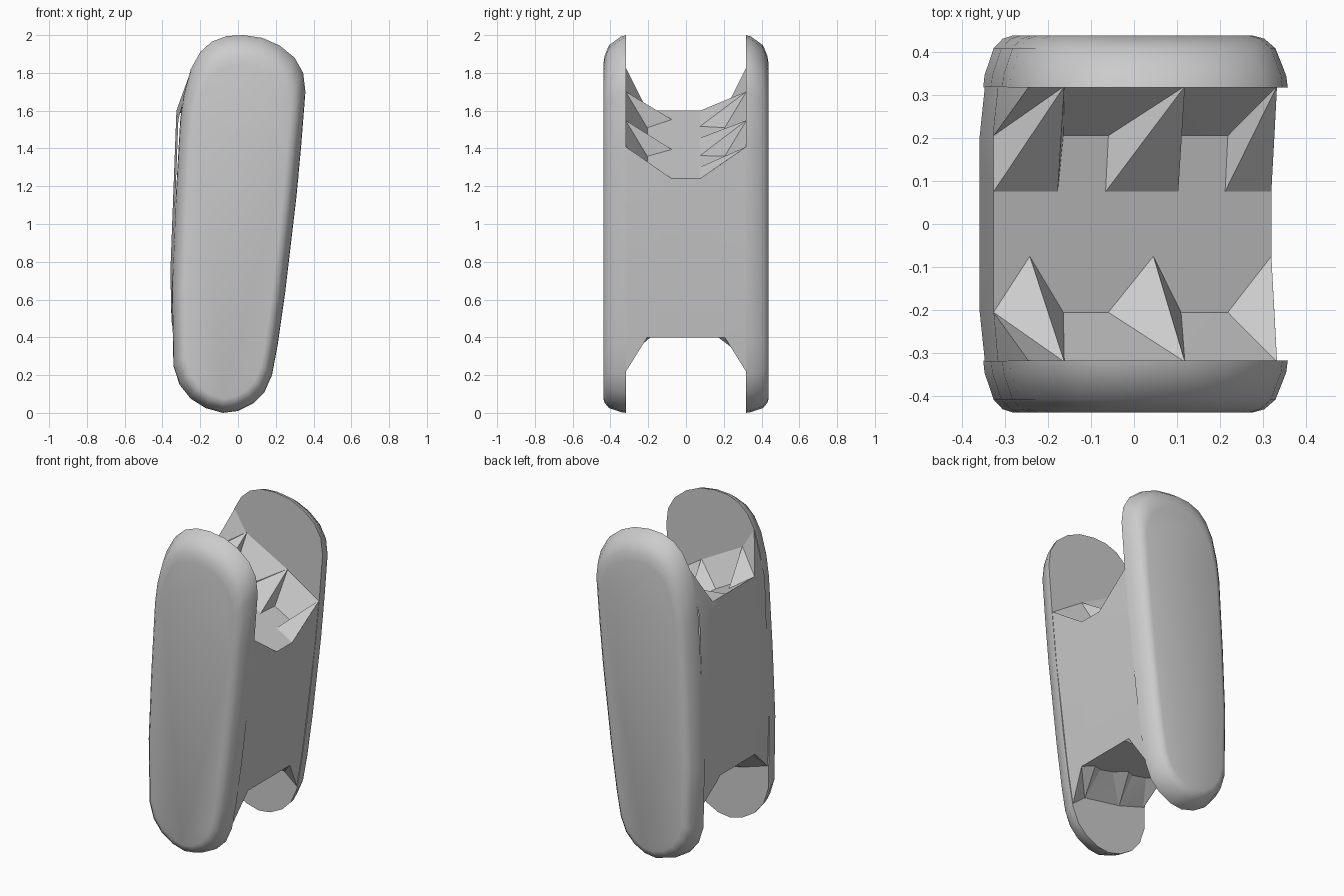
import bpy
import bmesh
import math
from mathutils import Vector

cube = bpy.data.objects.get("Cube")
if cube:
    bpy.data.objects.remove(cube, do_unlink=True)

grey = bpy.data.materials.new("plain grey")
grey.use_nodes = True
COLOUR = (0.6, 0.6, 0.6, 1)
grey.diffuse_color = COLOUR
grey.node_tree.nodes["Principled BSDF"].inputs["Base Color"].default_value = COLOUR


def finish(name, bm, angle):
    mesh = bpy.data.meshes.new(name)
    bm.to_mesh(mesh)
    bm.free()
    mesh.materials.append(grey)
    obj = bpy.data.objects.new(name, mesh)
    bpy.context.collection.objects.link(obj)
    bpy.ops.object.select_all(action="DESELECT")
    obj.select_set(True)
    bpy.context.view_layer.objects.active = obj
    bpy.ops.object.shade_smooth_by_angle(angle=math.radians(angle))


def interp(z, table):
    for (z0, x0), (z1, x1) in zip(table, table[1:]):
        if z <= z1 or (z1, x1) == table[-1]:
            t = min(max((z - z0) / (z1 - z0), 0), 1)
            return x0 + (x1 - x0) * t


# Leaning rounded outline of a side plate, as x and z
OUTLINE = [(0.03, 2.0), (0.13, 1.985), (0.22, 1.945), (0.3, 1.88), (0.345, 1.8),
           (0.357, 1.7), (0.335, 1.42), (0.31, 1.15), (0.25, 0.64), (0.21, 0.36),
           (0.18, 0.2), (0.14, 0.11), (0.08, 0.05), (0, 0.01), (-0.08, 0),
           (-0.17, 0.025), (-0.25, 0.075), (-0.31, 0.15), (-0.342, 0.25),
           (-0.35, 0.66), (-0.332, 1.1), (-0.306, 1.55), (-0.288, 1.68),
           (-0.25, 1.82), (-0.2, 1.91), (-0.14, 1.965), (-0.06, 1.995)]
# Rings from the inner to the outer face: y, width factor, height factor
RINGS = [(0.317, 1, 1), (0.345, 0.99, 0.994), (0.408, 0.92, 0.96),
         (0.43, 0.85, 0.92), (0.438, 0.77, 0.885)]


def plate(name, side):
    bm = bmesh.new()
    loops = []
    for y, sx, sz in RINGS:
        ring = []
        for x, z in OUTLINE:
            nz = 0.65 + (z - 0.65) * sz
            lean = 0.09 * (z - 1.2)
            ring.append(bm.verts.new((0.09 * (nz - 1.2) + (x - lean) * sx, side * y, nz)))
        loops.append(ring)
    n = len(OUTLINE)
    for a, b in zip(loops, loops[1:]):
        for i in range(n):
            j = (i + 1) % n
            bm.faces.new((a[i], a[j], b[j], b[i]))
    bm.faces.new(loops[0])
    bm.faces.new(loops[-1])
    bmesh.ops.recalc_face_normals(bm, faces=bm.faces[:])
    finish(name, bm, 45)


plate("front_plate", -1)
plate("back_plate", 1)

# Bridge between the plates: two walls and a sloping toothed floor at each end
LEFT_WALL = [(0.17, -0.34), (0.7, -0.36), (1.6, -0.326), (1.7, -0.29), (1.83, -0.255)]
RIGHT_WALL = [(0.17, 0.172), (0.4, 0.212), (0.65, 0.25), (1.25, 0.32), (1.41, 0.332)]
RIM_Y, FOOT_Y = 0.32, 0.205
# Rim peaks of the teeth: position across the bridge and rise from the floor
PEAKS = [(0.19, 0.17), (0.67, 0.19), (1, 0.17)]
CORNER = 0.23
FEET = [0, 0.41, 0.84]
VALLEYS = [0.25, 0.67]
# Inner tips of each tooth: pointed in front, broad at the back
TIPS = {-1: [(0.13, 0.13), (0.57, 0.57), (1, 1)],
        1: [(0, 0.23), (0.4, 0.66), (0.83, 1)]}


def left_x(y, z):
    return interp(z, LEFT_WALL) + (0.012 if abs(y) >= RIM_Y else 0)


def place(s, y, rise, under):
    if under:
        z, s = 0.4 + 0.12 * s - 0.8 * rise, 1 - s
    else:
        z = 1.6 - 0.36 * s + rise
    left, right = left_x(y, z), interp(z, RIGHT_WALL)
    return left + (right - left) * s, y, z


bm = bmesh.new()


def face(points, outward):
    f = bm.faces.new([bm.verts.new(p) for p in points])
    f.normal_update()
    if f.normal.dot(Vector(outward)) < 0:
        f.normal_flip()


for under, tip_y in ((False, 0.075), (True, 0.17)):
    up = (0, 0, -1 if under else 1)
    edges = []
    for side in (-1, 1):
        rim = [place(s, side * RIM_Y, h, under) for s, h in PEAKS]
        feet = [place(s, side * FOOT_Y, 0, under) for s in FEET]
        valleys = [place(s, side * FOOT_Y, 0, under) for s in VALLEYS]
        face([place(0, side * RIM_Y, CORNER, under), feet[0], rim[0]], up)
        edge = []
        for k, tip in enumerate(TIPS[side]):
            first, last = [place(s, side * tip_y, 0, under) for s in tip]
            face([feet[k], first, rim[k]], up)
            edge += [feet[k], first]
            if first != last:
                face([first, last, rim[k]], up)
                edge.append(last)
            if k < len(valleys):
                face([last, valleys[k], rim[k]], up)
                face([valleys[k], feet[k + 1], rim[k]], up)
                face([feet[k + 1], rim[k + 1], rim[k]], up)
                edge.append(valleys[k])
        edges.append(edge)
    # The first back foot lies outside the broad tooth, so the floor skips it
    face(edges[0] + edges[1][:0:-1], up)

# Wall columns: y at the top, top height, y at the bottom, bottom height
LEFT_COLUMNS = [(0.075, 1.6, 0.17, 0.52), (FOOT_Y, 1.6, FOOT_Y, 0.488),
                (RIM_Y, 1.83, RIM_Y, 0.384)]
RIGHT_COLUMNS = [(0.075, 1.24, 0.17, 0.4), (FOOT_Y, 1.33, FOOT_Y, 0.4),
                 (RIM_Y, 1.41, RIM_Y, 0.216)]
for columns, mids, out in ((LEFT_COLUMNS, (0.75, 1.55), -1),
                           (RIGHT_COLUMNS, (0.45, 1.1), 1)):
    grid = []
    for side, half in ((-1, columns[::-1]), (1, columns)):
        for y_top, top, y_low, low in half:
            points = []
            for z in (low, *mids, top):
                y = side * (y_low + (y_top - y_low) * (z - low) / (top - low))
                x = left_x(y, z) if out < 0 else interp(z, RIGHT_WALL)
                points.append((x, y, z))
            grid.append(points)
    for a, b in zip(grid, grid[1:]):
        for i in range(len(a) - 1):
            face([a[i], b[i], b[i + 1], a[i + 1]], (out, 0, 0))
bmesh.ops.remove_doubles(bm, verts=bm.verts[:], dist=0.0005)
finish("bridge", bm, 15)
